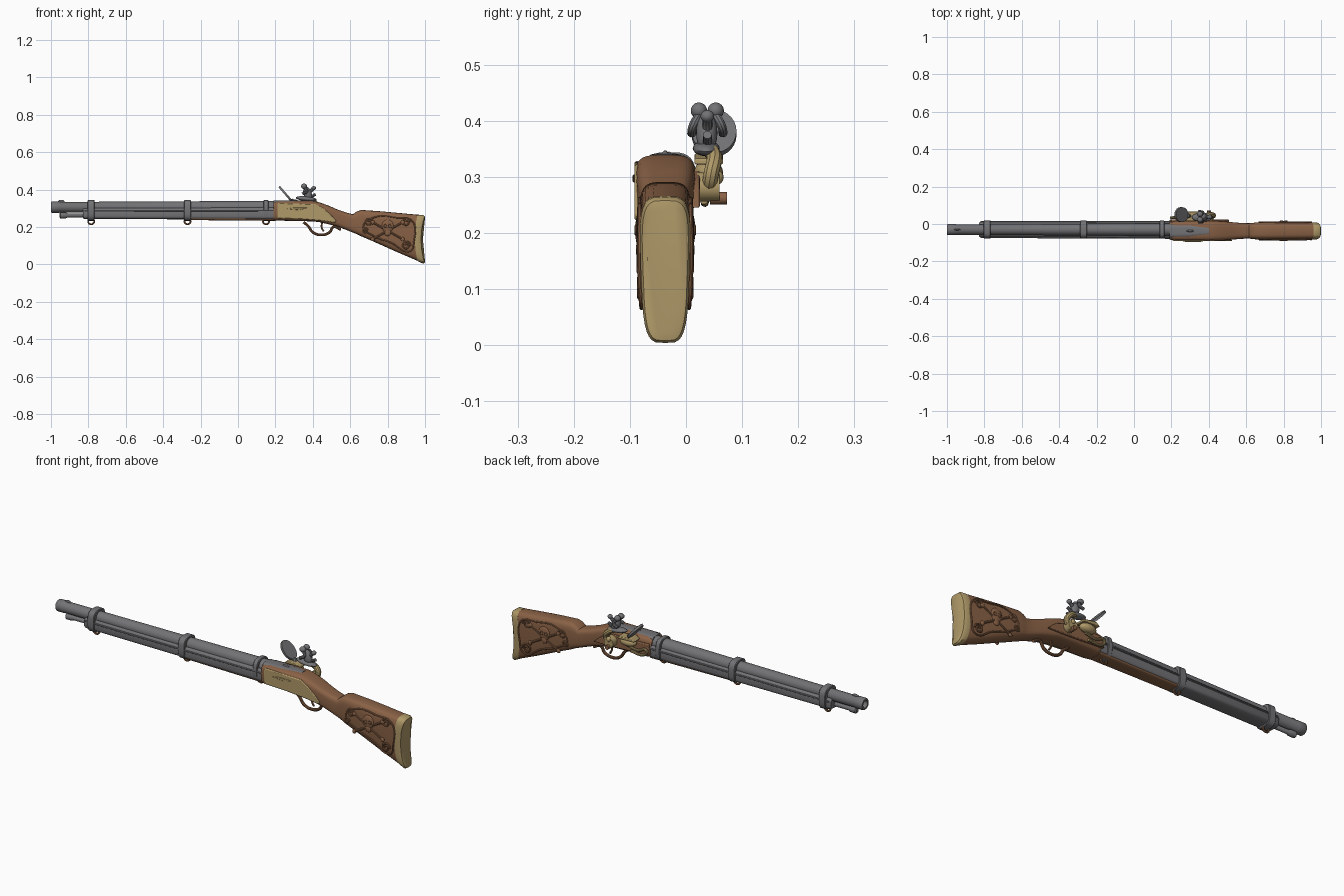
import bpy, bmesh
from math import cos, sin, pi, copysign
from mathutils import Matrix, Euler

if "Cube" in bpy.data.objects:
    bpy.data.objects.remove(bpy.data.objects["Cube"])

CY = -0.037      # centre line of the stock


def material(name, rgb):
    m = bpy.data.materials.new(name)
    m.diffuse_color = (*rgb, 1)
    m.use_nodes = True
    m.node_tree.nodes["Principled BSDF"].inputs["Base Color"].default_value = m.diffuse_color
    return m


WOOD = material("wood", (0.25, 0.12, 0.06))
BRASS = material("brass", (0.43, 0.32, 0.14))
STEEL = material("steel", (0.17, 0.17, 0.18))


def finish(name, bm, mat):
    bmesh.ops.recalc_face_normals(bm, faces=bm.faces)
    me = bpy.data.meshes.new(name)
    bm.to_mesh(me)
    bm.free()
    me.materials.append(mat)
    ob = bpy.data.objects.new(name, me)
    bpy.context.collection.objects.link(ob)
    return ob


def skin(name, rings, mat, loop=False):
    bm = bmesh.new()
    rows = [[bm.verts.new(p) for p in r] for r in rings]
    n = len(rows[0])
    pairs = list(zip(rows, rows[1:])) + ([(rows[-1], rows[0])] if loop else [])
    for a, b in pairs:
        for i in range(n):
            bm.faces.new((a[i], a[(i + 1) % n], b[(i + 1) % n], b[i]))
    if not loop:
        bm.faces.new(rows[0])
        bm.faces.new(rows[-1])
    return finish(name, bm, mat)


def loft(name, sections, mat, power=4, cy=CY, n=32):
    """Rounded-box sections along x: (x, top, bottom, half width)."""
    rings = []
    for x, zt, zb, hw in sections:
        ring = []
        for i in range(n):
            a = 2 * pi * i / n
            c, s = [copysign(abs(v) ** (2 / power), v) for v in (cos(a), sin(a))]
            butt = max(0, min(1, (x - 0.66) / 0.3))
            taper = 1 - 0.2 * butt * (0.5 - s / 2)
            hollow = 0.02 * (1 - s * s) * max(0, (x - 0.85) / 0.15)
            ring.append((x - hollow, cy + hw * c * taper, (zt + zb) / 2 + (zt - zb) / 2 * s))
        rings.append(ring)
    return skin(name, rings, mat)


def lathe(name, profile, y, z, mat, n=24):
    return skin(name, [[(x, y + r * cos(2 * pi * i / n), z + r * sin(2 * pi * i / n))
                        for i in range(n)] for x, r in profile], mat)


def ball(name, loc, size, mat, rot=(0, 0, 0)):
    bm = bmesh.new()
    bmesh.ops.create_uvsphere(bm, u_segments=20, v_segments=12, radius=1)
    bm.transform(Matrix.LocRotScale(loc, Euler(rot), size))
    return finish(name, bm, mat)


def disc(name, loc, rx, ry, depth, rot, mat):
    bm = bmesh.new()
    bmesh.ops.create_cone(bm, cap_ends=True, segments=28, radius1=1, radius2=1, depth=1)
    bm.transform(Matrix.LocRotScale(loc, Euler(rot), (rx, ry, depth)))
    return finish(name, bm, mat)


def plate(name, outline, y0, y1, mat, bevel=0.004):
    """Outline in x,z pushed along y."""
    bm = bmesh.new()
    f = bm.faces.new([bm.verts.new((x, y0, z)) for x, z in outline])
    r = bmesh.ops.extrude_face_region(bm, geom=[f])
    for v in r["geom"]:
        if isinstance(v, bmesh.types.BMVert):
            v.co.y = y1
    ob = finish(name, bm, mat)
    if bevel:
        b = ob.modifiers.new("bevel", "BEVEL")
        b.width, b.segments = bevel, 2
    return ob


def tube(name, pts, radius, mat, cyclic=False):
    cu = bpy.data.curves.new(name + "_path", "CURVE")
    cu.dimensions = "3D"
    cu.bevel_depth, cu.bevel_resolution, cu.resolution_u = radius, 3, 6
    cu.use_fill_caps = True
    sp = cu.splines.new("BEZIER")
    sp.bezier_points.add(len(pts) - 1)
    for bp, p in zip(sp.bezier_points, pts):
        bp.co = p
        bp.handle_left_type = bp.handle_right_type = "AUTO"
    sp.use_cyclic_u = cyclic
    tmp = bpy.data.objects.new("tmp", cu)
    bpy.context.collection.objects.link(tmp)
    bpy.context.view_layer.update()
    me = bpy.data.meshes.new_from_object(tmp.evaluated_get(bpy.context.evaluated_depsgraph_get()))
    bpy.data.objects.remove(tmp)
    me.materials.clear()
    me.materials.append(mat)
    ob = bpy.data.objects.new(name, me)
    bpy.context.collection.objects.link(ob)
    return ob


# Stock with raised comb, and butt plate
loft("stock", [(.19, .334, .236, .046), (.22, .339, .234, .053), (.40, .339, .230, .054),
               (.44, .330, .225, .053), (.49, .312, .213, .050), (.53, .294, .203, .046),
               (.58, .277, .184, .042), (.615, .268, .170, .041), (.635, .283, .162, .043),
               (.66, .291, .150, .046), (.75, .285, .111, .048), (.85, .276, .066, .049),
               (.965, .265, .017, .048)], WOOD)
loft("butt_plate", [(.96, .266, .018, .0485), (.99, .264, .004, .0485),
                    (.998, .258, .008, .044), (1.0, .248, .018, .036)], BRASS)

# Barrel, ramrod and fore-end
lathe("barrel", [(-.90, .017), (-1.0, .018), (-1.0, .027), (-.995, .030), (-.955, .030),
                 (-.95, .028), (-.3, .031), (.15, .034), (.31, .034)], CY + .007, .306, STEEL)
lathe("ramrod", [(-.955, .010), (-.95, .016), (-.92, .016), (-.91, .011), (-.3, .011)],
      CY + .007, .262, STEEL)
loft("front_fore_end", [(-.83, .297, .247, .036), (-.82, .302, .243, .041), (-.27, .304, .241, .042)],
     STEEL, cy=CY + .007)
loft("rear_fore_end", [(-.27, .304, .241, .042), (.2, .308, .238, .045)], STEEL, cy=CY + .005)
loft("wood_underside", [(-.27, .262, .237, .034), (.2, .262, .233, .038)], WOOD, cy=CY + .005)
for side in (-1, 1):
    tube("fore_end_ridge", [(-.82, CY + .007 + side * .041, .286), (.2, CY + .006 + side * .044, .288)],
         .004, STEEL)
ball("front_sight", (-.945, CY + .007, .336), (.018, .004, .009), STEEL)
ball("rear_sight", (.30, CY, .340), (.02, .006, .007), STEEL)
loft("barrel_tang", [(.19, .341, .29, .036), (.30, .342, .29, .034), (.40, .341, .30, .02)], STEEL)

# Barrel bands with sling rings
for x, w in ((-.785, .019), (-.27, .019), (.15, .013)):
    loft("barrel_band", [(x - w, .341, .236, .045), (x - w + .003, .344, .233, .048),
                         (x + w - .003, .344, .233, .048), (x + w, .341, .236, .045)],
         STEEL, power=3.2, cy=CY + .007)
    tube("sling_ring", [(x + .016 * cos(a * pi / 4), CY + .007, .229 + .014 * sin(a * pi / 4))
                        for a in range(8)], .005, WOOD, True)

# Side plates on both faces of the receiver
side_outline = [(.21, .247), (.34, .242), (.46, .232), (.52, .222), (.525, .235), (.50, .262),
                (.46, .298), (.42, .322), (.21, .328)]
plate("side_plate", side_outline, CY - .046, CY - .055, BRASS)
plate("side_plate_inlay", [(.26, .297), (.30, .304), (.37, .303), (.33, .290)],
      CY - .05, CY - .058, BRASS, .002)
plate("lock_plate", [(.19, .258), (.32, .25), (.43, .245), (.51, .245), (.47, .28), (.40, .31), (.20, .312)],
      CY + .046, CY + .062, WOOD)

# Trigger and guard
tube("trigger_guard", [(.35, CY, .226), (.375, CY, .205), (.40, CY, .172), (.445, CY, .158),
                       (.49, CY, .172), (.51, CY, .20), (.55, CY, .186)], .0075, WOOD)
tube("trigger", [(.45, CY, .225), (.447, CY, .20), (.458, CY, .176)], .005, WOOD)

# Priming pan, frizzen spring and frizzen
ball("priming_pan", (.30, .040, .308), (.045, .026, .022), BRASS)
plate("pan_cover", [(.25, .325), (.345, .322), (.345, .332), (.27, .342)], .015, .066, BRASS, .003)
tube("frizzen_spring", [(.31, .036, .285), (.25, .036, .275), (.20, .034, .285), (.21, .034, .262),
                        (.29, .032, .258)], .007, BRASS)
disc("frizzen", (.253, .05, .378), .051, .040, .011, (0, .86, 0), STEEL)
tube("frizzen_foot", [(.285, .045, .345), (.30, .042, .325)], .012, STEEL)

# Cock: curved brass neck, steel jaws and rounded heads
disc("cock_pivot", (.40, .040, .282), .026, .026, .04, (pi / 2, 0, 0), BRASS)
disc("cock_screw", (.40, .058, .262), .011, .011, .03, (pi / 2, 0, 0), WOOD)
ball("cock_knob", (.40, .055, .299), (.013, .012, .013), BRASS)
tube("cock_neck", [(.40, .04, .275), (.425, .045, .305), (.405, .05, .335), (.375, .04, .35)],
     .014, BRASS)
ball("lower_jaw", (.365, .036, .351), (.056, .024, .013), STEEL, (0, .1, 0))
ball("cock_body", (.372, .037, .378), (.022, .019, .038), STEEL, (0, -.3, 0))
for y, s in ((.023, -1), (.053, 1)):
    ball("cock_head", (.353, y, .418), (.016, .0145, .0145), STEEL)
    tube("cock_arm", [(.358, y, .41), (.368, y + s * .010, .392), (.345, y + s * .013, .377)],
         .008, STEEL)
tube("cock_spur", [(.375, .038, .37), (.39, .038, .393), (.405, .038, .408)], .009, STEEL)
ball("spur_tip", (.405, .038, .408), (.012, .012, .011), STEEL)
tube("jaw_screw", [(.38, .038, .355), (.415, .038, .375)], .008, STEEL)

# Carved skull, crossed bones and scrolls on both sides of the butt
for side in (-1, 1):
    y = CY + side * .0455
    ball("carved_skull", (.80, y, .205), (.032, .008, .034), WOOD)
    ball("carved_jaw", (.80, y, .170), (.018, .007, .018), WOOD)
    for dx in (-.012, .012):
        tube("carved_eye", [(.80 + dx + .008 * cos(a * pi / 3), y + side * .007, .205 + .008 * sin(a * pi / 3))
                            for a in range(6)], .002, WOOD, True)
    for d in (-1, 1):
        ends = [(.80 - .08, y, .18 - d * .045), (.80 + .08, y, .18 + d * .045)]
        tube("carved_bone", ends, .0055, WOOD)
        for e in ends:
            ball("carved_bone_end", e, (.011, .006, .011), WOOD)
    for cx, cz, r in ((.70, .225, .022), (.90, .225, .024), (.90, .10, .024), (.68, .18, .015)):
        tube("carved_scroll", [(cx + r * (1 - k / 14) * cos(k * .9), y, cz + r * (1 - k / 14) * sin(k * .9))
                               for k in range(11)], .0045, WOOD)
    tube("carved_border", [(.67, y, .20), (.74, y, .255), (.85, y, .250), (.93, y, .235), (.94, y, .12),
                           (.92, y + -side * .003, .07), (.82, y - side * .002, .115), (.72, y, .155)], .004, WOOD, True)

# Smooth shading that keeps edges
bpy.ops.object.select_all(action="SELECT")
bpy.context.view_layer.objects.active = bpy.data.objects["stock"]
bpy.ops.object.shade_smooth_by_angle(angle=0.6)
